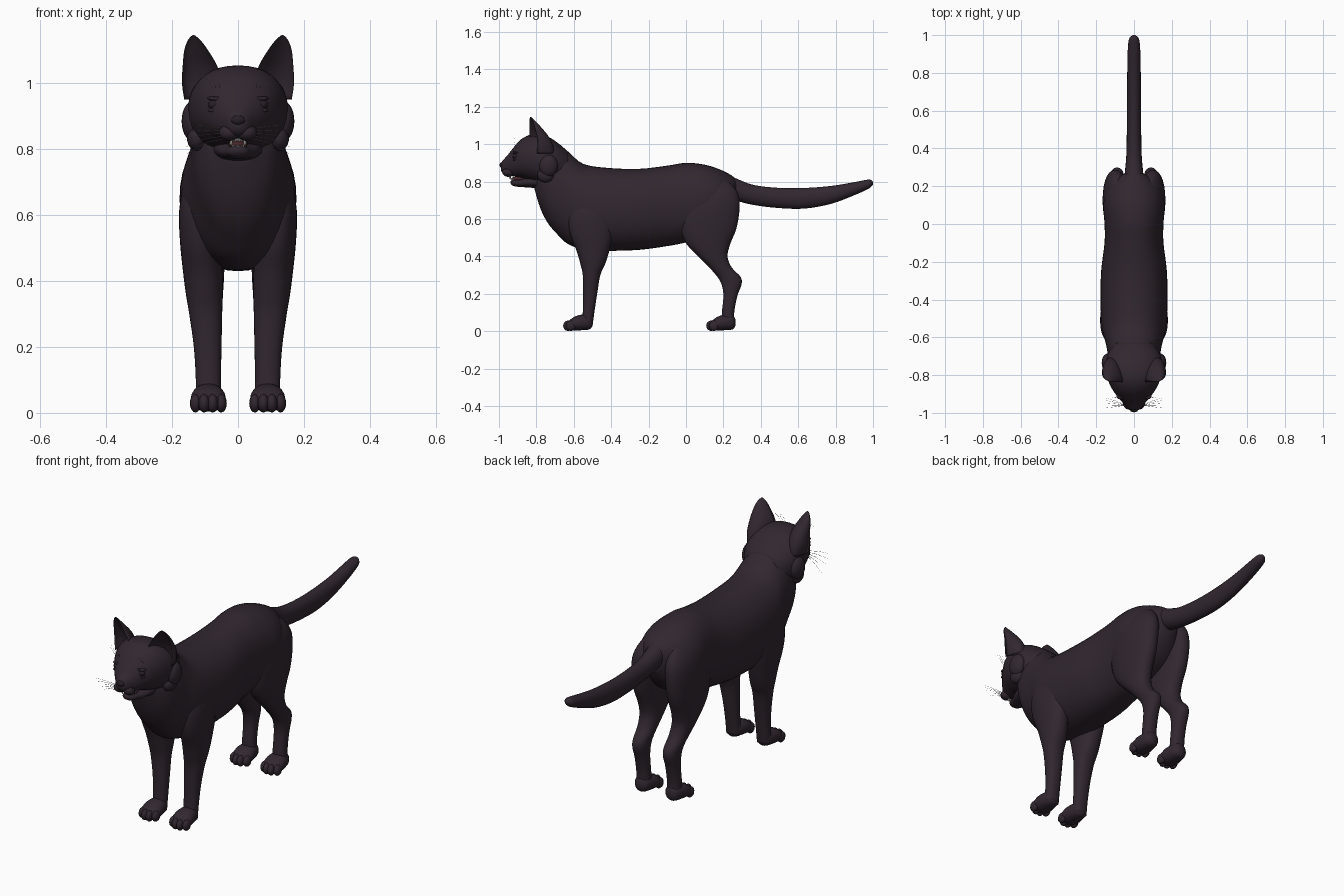
import bpy, bmesh, math
from mathutils import Vector


def material(name, rgb):
    m = bpy.data.materials.new(name)
    m.diffuse_color = (*rgb, 1)
    return m


FUR = material("dark plum fur", (0.031, 0.020, 0.029))
SKIN = material("near black skin", (0.020, 0.013, 0.018))
MOUTH = material("mouth red", (0.07, 0.02, 0.025))
TOOTH = material("tooth ivory", (0.55, 0.53, 0.48))
WHISKER = material("whisker grey", (0.30, 0.29, 0.29))


def finish(bm, name, mat):
    bmesh.ops.recalc_face_normals(bm, faces=bm.faces[:])
    me = bpy.data.meshes.new(name)
    bm.to_mesh(me)
    bm.free()
    me.materials.append(mat)
    for p in me.polygons:
        p.use_smooth = True
    ob = bpy.data.objects.new(name, me)
    bpy.context.collection.objects.link(ob)
    return ob


def spline(rows, steps):
    """Smooth interpolation through rows of numbers."""
    out = []
    for i in range(len(rows) - 1):
        p0, p1 = rows[max(i - 1, 0)], rows[i]
        p2, p3 = rows[i + 1], rows[min(i + 2, len(rows) - 1)]
        for k in range(steps):
            t = k / steps
            out.append([0.5 * (2 * b + (c - a) * t + (2 * a - 5 * b + 4 * c - d) * t * t
                               + (3 * b - a - 3 * c + d) * t ** 3)
                        for a, b, c, d in zip(p0, p1, p2, p3)])
    out.append(list(rows[-1]))
    return out


def skin_rings(name, rings, mat):
    bm = bmesh.new()
    loops = [[bm.verts.new(p) for p in ring] for ring in rings]
    n = len(loops[0])
    for a, b in zip(loops, loops[1:]):
        for i in range(n):
            bm.faces.new((a[i], a[(i + 1) % n], b[(i + 1) % n], b[i]))
    bm.faces.new(loops[0])
    bm.faces.new(loops[-1])
    return finish(bm, name, mat)


def loft(name, rows, axis, mat=FUR, side=1, n=28, steps=4, power=2.2):
    """Rows along y: (y, x, z low, z high, half width); along z: (z, x, y front, y back, half width)."""
    rings = []
    for t, x, lo, hi, w in spline(rows, steps):
        w, mid, h = max(w, 0.002), (lo + hi) / 2, max((hi - lo) / 2, 0.002)
        ring = []
        for i in range(n):
            c, s = math.cos(2 * math.pi * i / n), math.sin(2 * math.pi * i / n)
            u = side * x + w * math.copysign(abs(c) ** (2 / power), c)
            v = mid + h * math.copysign(abs(s) ** (2 / power), s)
            ring.append((u, t, v) if axis == "y" else (u, v, t))
        rings.append(ring)
    return skin_rings(name, rings, mat)


def ball(name, centre, radii, mat=FUR, seg=20):
    bm = bmesh.new()
    bmesh.ops.create_uvsphere(bm, u_segments=seg, v_segments=seg // 2 + 2, radius=1)
    for v in bm.verts:
        v.co = Vector(centre) + Vector(a * b for a, b in zip(v.co, radii))
    return finish(bm, name, mat)


def strand(name, points, radius, mat):
    """Thin tapered hair along a short path."""
    rows = spline(points, 4)
    rings = []
    for k, p in enumerate(rows):
        r = radius * (1 - 0.8 * k / (len(rows) - 1))
        rings.append([(p[0], p[1] + r * math.cos(a), p[2] + r * math.sin(a))
                      for a in (0, 2.094, 4.189)])
    return skin_rings(name, rings, mat)


# torso with chest, neck and rump
loft("body", [
    (-0.81, 0, 0.76, 0.86, 0.05), (-0.78, 0, 0.66, 0.97, 0.10), (-0.74, 0, 0.58, 1.01, 0.127),
    (-0.69, 0, 0.52, 1.005, 0.138), (-0.63, 0, 0.465, 0.96, 0.15), (-0.55, 0, 0.44, 0.895, 0.17),
    (-0.42, 0, 0.43, 0.873, 0.177), (-0.25, 0, 0.435, 0.868, 0.174), (-0.1, 0, 0.455, 0.885, 0.156),
    (0, 0, 0.475, 0.90, 0.156), (0.1, 0, 0.51, 0.89, 0.163), (0.18, 0, 0.55, 0.865, 0.145),
    (0.24, 0, 0.62, 0.835, 0.095), (0.27, 0, 0.68, 0.81, 0.045)], "y", n=40, power=2.15)

# tail
loft("tail", [
    (0.16, 0, 0.73, 0.86, 0.06), (0.26, 0, 0.70, 0.82, 0.05), (0.36, 0, 0.675, 0.782, 0.041),
    (0.5, 0, 0.658, 0.766, 0.038), (0.64, 0, 0.656, 0.766, 0.037), (0.78, 0, 0.682, 0.777, 0.036),
    (0.9, 0, 0.727, 0.797, 0.034), (0.97, 0, 0.758, 0.81, 0.029), (0.99, 0, 0.772, 0.808, 0.019),
    (1.0, 0, 0.785, 0.798, 0.006)], "y", n=20, power=2)

# skull with tapering muzzle
loft("head", [
    (-0.99, 0, 0.862, 0.895, 0.012), (-0.98, 0, 0.846, 0.912, 0.03), (-0.955, 0, 0.835, 0.94, 0.052),
    (-0.925, 0, 0.828, 0.978, 0.078), (-0.88, 0, 0.82, 1.027, 0.112), (-0.82, 0, 0.80, 1.053, 0.14),
    (-0.75, 0, 0.785, 1.045, 0.152), (-0.69, 0, 0.785, 1.01, 0.14), (-0.63, 0, 0.80, 0.96, 0.10)],
    "y", n=36, power=2.25)

# open mouth, lower jaw and nose
loft("jaw", [
    (-0.938, 0, 0.79, 0.802, 0.01), (-0.925, 0, 0.777, 0.81, 0.03), (-0.89, 0, 0.771, 0.812, 0.043),
    (-0.84, 0, 0.768, 0.825, 0.065), (-0.76, 0, 0.76, 0.85, 0.08)], "y", n=20)
ball("tongue", (0, -0.89, 0.815), (0.03, 0.045, 0.013), MOUTH)
ball("nose", (0, -0.984, 0.888), (0.021, 0.013, 0.015), SKIN)
for i in range(-3, 4):
    ball("lower_tooth", (i * 0.006, -0.93 + abs(i) * 0.002, 0.812), (0.003, 0.003, 0.008), TOOTH, 6)
    ball("upper_tooth", (i * 0.006, -0.945 + abs(i) * 0.002, 0.829), (0.003, 0.003, 0.008), TOOTH, 6)


def ear(side):
    """Pointed shell, hollow at the front, turned slightly outward."""
    rows = [(0.95, 0.113, -0.815, 0.05, 0.11), (1.0, 0.112, -0.815, 0.058, 0.10),
            (1.05, 0.115, -0.818, 0.053, 0.075), (1.1, 0.127, -0.825, 0.036, 0.04),
            (1.132, 0.133, -0.83, 0.018, 0.015), (1.146, 0.135, -0.832, 0.003, 0.003)]
    rings = []
    for z, x, y, w, d in spline(rows, 3):
        ring = []
        for i in range(24):
            a = 2 * math.pi * i / 24
            u, v = math.cos(a) * w, math.sin(a) * d
            v = v if v > 0 else -v * 0.55       # hollow front
            ring.append((side * (x + u), y + v + u * 0.35, z))
        rings.append(ring)
    skin_rings("ear", rings, FUR)


def paw(name, side, x, y):
    """Paw with four toes; y is the back of the heel."""
    loft(name, [(y, x, 0.03, 0.06, 0.012), (y - 0.015, x, 0.01, 0.085, 0.036),
                (y - 0.06, x, 0.005, 0.088, 0.05), (y - 0.1, x, 0.004, 0.075, 0.053),
                (y - 0.13, x, 0.01, 0.052, 0.042), (y - 0.14, x, 0.02, 0.04, 0.02)],
         "y", side=side, n=20)
    for k, dy in enumerate((0.115, 0.13, 0.13, 0.115)):
        ball("toe", (side * x + (k - 1.5) * 0.026, y - dy, 0.029), (0.017, 0.027, 0.028), FUR, 12)


for s in (-1, 1):
    ear(s)
    # front leg from shoulder to wrist
    loft("front_leg", [
        (0.025, 0.09, -0.56, -0.50, 0.038), (0.1, 0.09, -0.552, -0.49, 0.038),
        (0.2, 0.092, -0.55, -0.475, 0.042), (0.3, 0.098, -0.552, -0.458, 0.05),
        (0.36, 0.102, -0.565, -0.432, 0.056), (0.43, 0.107, -0.585, -0.41, 0.06),
        (0.52, 0.115, -0.62, -0.39, 0.061), (0.62, 0.116, -0.63, -0.39, 0.062),
        (0.72, 0.105, -0.60, -0.41, 0.05), (0.79, 0.09, -0.55, -0.46, 0.02)], "z", side=s)
    paw("front_paw", s, 0.09, -0.50)
    # hind leg with thigh and hock
    loft("hind_leg", [
        (0.025, 0.09, 0.19, 0.26, 0.038), (0.1, 0.09, 0.192, 0.258, 0.036),
        (0.19, 0.09, 0.20, 0.275, 0.036), (0.25, 0.09, 0.19, 0.297, 0.038),
        (0.29, 0.09, 0.168, 0.292, 0.04), (0.34, 0.092, 0.125, 0.245, 0.045),
        (0.4, 0.095, 0.065, 0.222, 0.052), (0.47, 0.098, 0.0, 0.238, 0.058),
        (0.55, 0.1, -0.03, 0.27, 0.063), (0.65, 0.1, -0.03, 0.286, 0.066),
        (0.73, 0.095, 0.0, 0.28, 0.06), (0.79, 0.085, 0.04, 0.24, 0.04),
        (0.82, 0.075, 0.09, 0.19, 0.015)], "z", side=s)
    paw("hind_paw", s, 0.09, 0.265)
    # cheek ruff, muzzle pad and fang
    ball("cheek_ruff", (s * 0.138, -0.735, 0.885), (0.033, 0.05, 0.06))
    ball("cheek_tuft", (s * 0.125, -0.75, 0.835), (0.03, 0.045, 0.04))
    ball("muzzle_pad", (s * 0.027, -0.95, 0.85), (0.031, 0.032, 0.025))
    ball("fang", (s * 0.021, -0.94, 0.823), (0.004, 0.004, 0.013), TOOTH, 8)
    # eye with lid rims
    ball("eye", (s * 0.067, -0.912, 0.935), (0.024, 0.016, 0.016), SKIN)
    for name, lift in (("upper_lid", 0.019), ("lower_lid", -0.017)):
        loft(name, [(-0.926, 0.067, 0.934 + lift, 0.936 + lift, 0.006),
                    (-0.922, 0.067, 0.929 + lift, 0.941 + lift, 0.022),
                    (-0.89, 0.067, 0.928 + lift, 0.942 + lift, 0.028)], "y", side=s, n=12)
    # whiskers on the muzzle and brow
    for k in range(5):
        z = 0.862 - 0.008 * k
        strand("whisker", [(s * 0.045, -0.96, z), (s * 0.1, -0.968 + 0.008 * k, z + 0.008 - 0.005 * k),
                           (s * 0.16, -0.975 + 0.014 * k, z + 0.01 - 0.014 * k)], 0.0013, WHISKER)
    for k in range(3):
        strand("brow_whisker", [(s * (0.055 + 0.012 * k), -0.91, 0.985),
                                (s * (0.065 + 0.015 * k), -0.92, 1.015),
                                (s * (0.085 + 0.02 * k), -0.915, 1.04)], 0.001, WHISKER)
